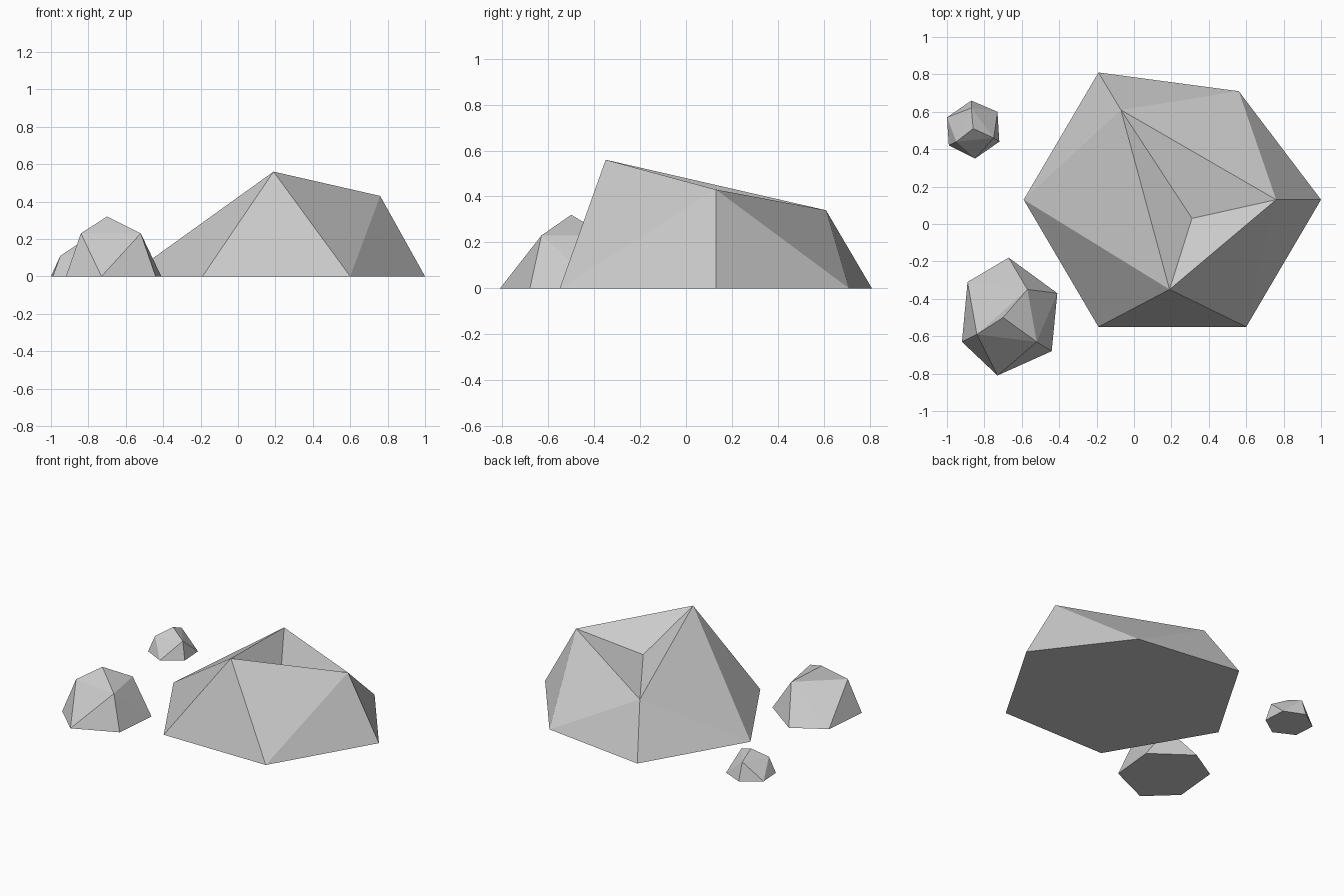
import bpy
import bmesh

cube = bpy.data.objects.get("Cube")
if cube:
    bpy.data.objects.remove(cube, do_unlink=True)

# Stone colour
stone = bpy.data.materials.new("stone grey")
stone.use_nodes = True
grey = (0.6, 0.6, 0.6, 1.0)
stone.diffuse_color = grey
stone.node_tree.nodes["Principled BSDF"].inputs["Base Color"].default_value = grey


def make_rock(name, outline, shoulders, summit):
    """Faceted rock: six-sided footprint, three shoulder points, one summit.

    The outline runs counter-clockwise; each shoulder leans over
    the odd-numbered corners, and the even ones are shared by two shoulders.
    """
    bm = bmesh.new()
    base = [bm.verts.new((x, y, 0)) for x, y in outline]
    crown = [bm.verts.new(point) for point in shoulders]
    top = bm.verts.new(summit)
    bm.faces.new(reversed(base))
    for i, shoulder in enumerate(crown):
        start, middle, end = (base[(2 * i + k) % len(base)] for k in range(3))
        following = crown[(i + 1) % len(crown)]
        bm.faces.new((start, middle, shoulder))
        bm.faces.new((middle, end, shoulder))
        bm.faces.new((end, following, shoulder))
        bm.faces.new((shoulder, following, top))
    bm.normal_update()

    mesh = bpy.data.meshes.new(name)
    bm.to_mesh(mesh)
    bm.free()
    mesh.materials.append(stone)
    rock = bpy.data.objects.new(name, mesh)
    bpy.context.collection.objects.link(rock)
    return rock


# Large boulder with a hollow between its three ridges
make_rock(
    "large_boulder",
    outline=[(-.59, .13), (-.19, -.55), (.6, -.55), (1, .13), (.56, .71), (-.19, .81)],
    shoulders=[(.19, -.35, .56), (.76, .13, .43), (-.07, .61, .34)],
    summit=(.31, .03, .33),
)

# Medium rock at the front
make_rock(
    "medium_rock",
    outline=[(-.89, -.31), (-.92, -.63), (-.73, -.81), (-.44, -.68), (-.41, -.37), (-.67, -.18)],
    shoulders=[(-.84, -.59, .23), (-.52, -.63, .23), (-.57, -.35, .23)],
    summit=(-.7, -.5, .32),
)

# Small rock at the back
make_rock(
    "small_rock",
    outline=[(-1, .57), (-.99, .42), (-.85, .35), (-.72, .44), (-.73, .6), (-.87, .66)],
    shoulders=[(-.95, .44, .11), (-.75, .46, .12), (-.87, .62, .12)],
    summit=(-.86, .51, .17),
)
